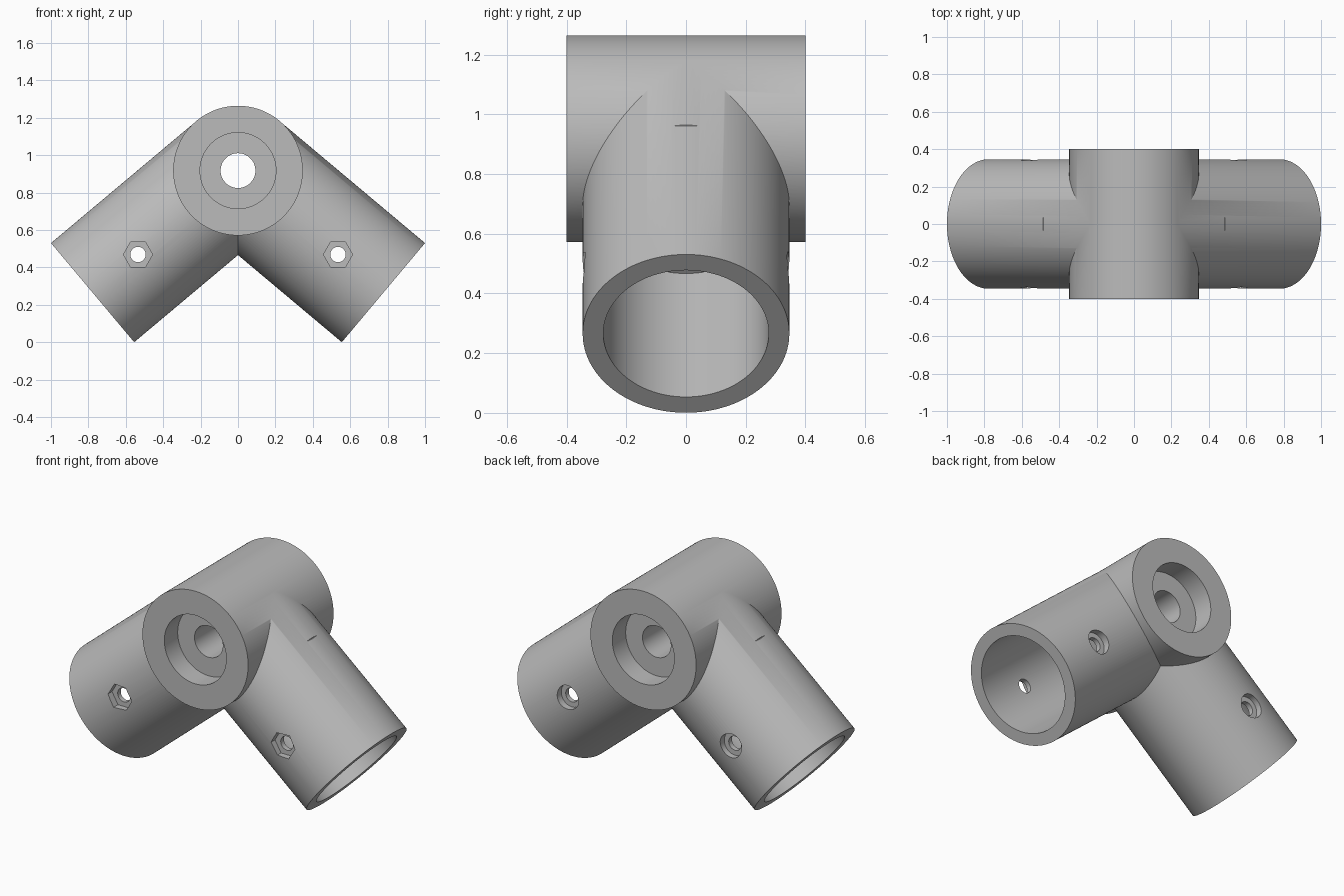
import bpy
from math import radians, sin, cos
from mathutils import Matrix, Vector

default = bpy.data.objects.get("Cube")
if default:
    bpy.data.objects.remove(default, do_unlink=True)

R = 0.346                       # outer radius of the tubes
TILT = radians(40)              # arms slope down by this angle
HUB = Vector((0, 0, 0.918))     # centre of the hub
ARM_LEN = 1.015

grey = bpy.data.materials.new("plain grey")
grey.use_nodes = True
colour = (0.5, 0.5, 0.5, 1)
grey.diffuse_color = colour
grey.node_tree.nodes["Principled BSDF"].inputs["Base Color"].default_value = colour


def rod(name, start, end, radius, sides=128, spin=0):
    """Solid cylinder or prism between two points."""
    start, end = Vector(start), Vector(end)
    bpy.ops.mesh.primitive_cylinder_add(vertices=sides, radius=radius, depth=(end - start).length)
    ob = bpy.context.object
    ob.name = name
    turn = (end - start).to_track_quat('Z', 'Y').to_matrix().to_4x4()
    ob.data.transform(Matrix.Translation((start + end) / 2) @ turn @ Matrix.Rotation(spin, 4, 'Z'))
    ob.data.materials.append(grey)
    return ob


def combine(target, other, operation):
    """Apply a boolean and discard the second solid."""
    mod = target.modifiers.new(operation.title(), 'BOOLEAN')
    mod.operation, mod.object, mod.solver = operation, other, 'EXACT'
    bpy.context.view_layer.objects.active = target
    bpy.ops.object.modifier_apply(modifier=mod.name)
    bpy.data.objects.remove(other, do_unlink=True)


# Hub lying front to back, with two sloping arms
joint = rod("pipe_joint", HUB + Vector((0, -0.4, 0)), HUB + Vector((0, 0.4, 0)), R + 0.0005)
sides = (-1, 1)
axes = {s: Vector((s * cos(TILT), 0, -sin(TILT))) for s in sides}
for s in sides:
    combine(joint, rod("arm", HUB, HUB + axes[s] * ARM_LEN, R), 'UNION')

# Hub through hole and a counterbore at each end
combine(joint, rod("hub_hole", HUB - Vector((0, 1, 0)), HUB + Vector((0, 1, 0)), 0.093), 'DIFFERENCE')
for s in sides:
    y = Vector((0, s, 0))
    combine(joint, rod("hub_counterbore", HUB + y * 0.275, HUB + y * 0.5, 0.203), 'DIFFERENCE')

for s in sides:
    # Blind socket for a pipe
    socket = rod("socket", HUB + axes[s] * 0.372, HUB + axes[s] * 1.2, 0.277)
    combine(joint, socket, 'DIFFERENCE')

    # Cross bolt: through hole, hexagonal nut pocket in front, round head pocket behind
    bolt = HUB + axes[s] * 0.698
    front, back = Vector((0, -1, 0)), Vector((0, 1, 0))
    combine(joint, rod("bolt_hole", bolt + front * 0.5, bolt + back * 0.5, 0.041, 48), 'DIFFERENCE')
    nut = rod("nut_pocket", bolt + front * 0.305, bolt + front * 0.5, 0.078, 6, radians(30))
    combine(joint, nut, 'DIFFERENCE')
    head = rod("head_pocket", bolt + back * 0.305, bolt + back * 0.5, 0.07, 64)
    combine(joint, head, 'DIFFERENCE')

    # Tiny nick on the upper side of the arm
    normal = Vector((s * sin(TILT), 0, cos(TILT)))
    corner = HUB + axes[s] * 0.343 + normal * (R - 0.003)
    bpy.ops.mesh.primitive_cube_add(size=0.1, location=corner + Vector((s * 0.05, 0, 0.05)))
    nick = bpy.context.object
    nick.data.materials.append(grey)
    combine(joint, nick, 'DIFFERENCE')

# Smooth curved walls, crisp rims
bpy.ops.object.select_all(action='DESELECT')
joint.select_set(True)
bpy.context.view_layer.objects.active = joint
bpy.ops.object.shade_smooth_by_angle(angle=radians(30))
